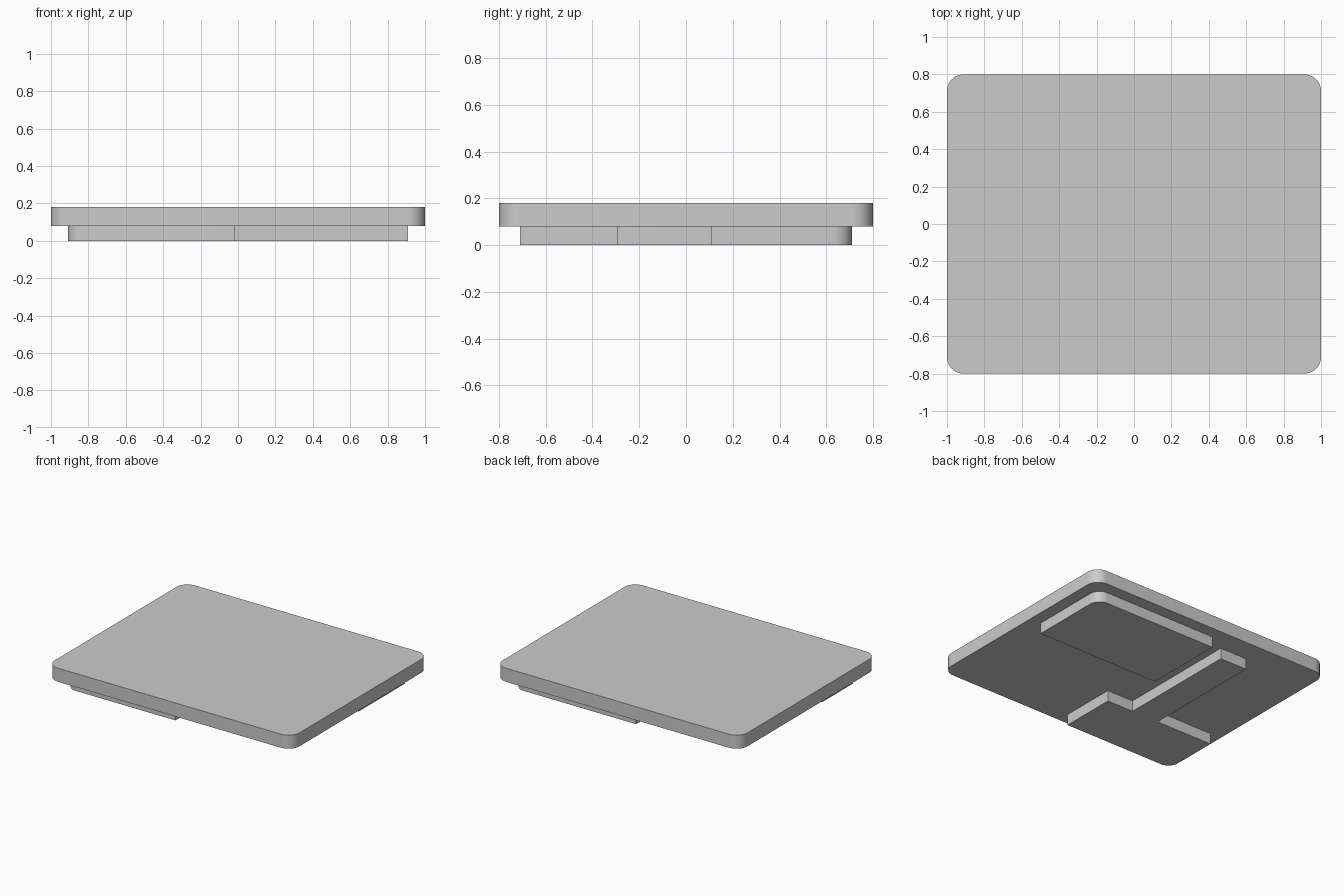
import bpy, bmesh, math

cube = bpy.data.objects.get("Cube")
if cube:
    bpy.data.objects.remove(cube, do_unlink=True)

grey = bpy.data.materials.new("light_grey")
grey.use_nodes = True
colour = (0.6, 0.6, 0.6, 1)
grey.diffuse_color = colour
grey.node_tree.nodes["Principled BSDF"].inputs["Base Color"].default_value = colour


def slab(name, outline, z0, z1, rounded, radius):
    """Extrude an outline upwards, rounding the corners whose index is listed."""
    pts = []
    n = len(outline)
    for i, (x, y) in enumerate(outline):
        if i not in rounded:
            pts.append((x, y))
            continue
        # unit directions along the two right-angled edges at this corner
        dirs = []
        for j in (i - 1, (i + 1) % n):
            dx, dy = outline[j][0] - x, outline[j][1] - y
            length = math.hypot(dx, dy)
            dirs.append((dx / length, dy / length))
        (ax, ay), (bx, by) = dirs
        steps = 12
        for k in range(steps + 1):
            t = math.pi / 2 * k / steps
            a, b = radius * (1 - math.sin(t)), radius * (1 - math.cos(t))
            pts.append((x + ax * a + bx * b, y + ay * a + by * b))
    bm = bmesh.new()
    base = bm.faces.new([bm.verts.new((x, y, z0)) for x, y in pts])
    top = bmesh.ops.extrude_face_region(bm, geom=[base], use_keep_orig=True)
    verts = [g for g in top["geom"] if isinstance(g, bmesh.types.BMVert)]
    bmesh.ops.translate(bm, verts=verts, vec=(0, 0, z1 - z0))
    bmesh.ops.recalc_face_normals(bm, faces=bm.faces)
    mesh = bpy.data.meshes.new(name)
    bm.to_mesh(mesh)
    bm.free()
    mesh.materials.append(grey)
    obj = bpy.data.objects.new(name, mesh)
    bpy.context.collection.objects.link(obj)
    bpy.ops.object.select_all(action="DESELECT")
    obj.select_set(True)
    bpy.context.view_layer.objects.active = obj
    bpy.ops.object.shade_smooth_by_angle(angle=math.radians(30))
    return obj


def rectangle(x0, y0, x1, y1):
    return [(x0, y0), (x1, y0), (x1, y1), (x0, y1)]


foot = 0.08

# Rounded main plate
slab("top_plate", rectangle(-1, -0.8, 1, 0.8), foot, 0.18, range(4), 0.09)

# Rectangular pad under the back corner
slab("back_pad", rectangle(-0.09, 0.11, 0.91, 0.71), 0, foot, [2], 0.08)

# T-shaped pad: front bar with a stem running to the back
tee = [(-0.91, -0.71), (-0.015, -0.71), (-0.015, -0.29), (-0.23, -0.29),
       (-0.23, 0.63), (-0.45, 0.63), (-0.45, -0.29), (-0.91, -0.29)]
slab("tee_pad", tee, 0, foot, [0], 0.08)
